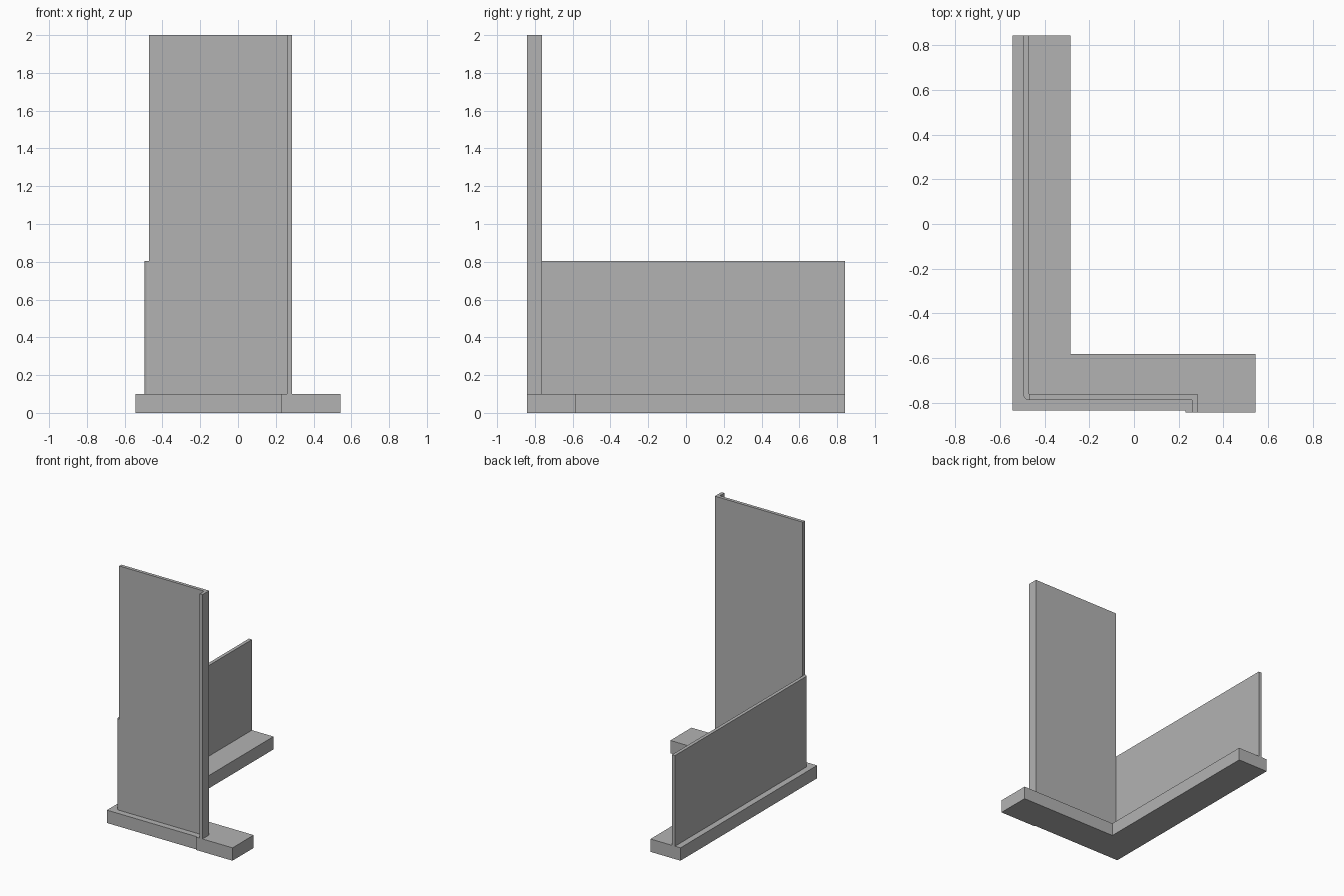
import bpy, bmesh, math

cube = bpy.data.objects.get("Cube")
if cube:
    bpy.data.objects.remove(cube, do_unlink=True)

grey = bpy.data.materials.new("concrete_grey")
grey.use_nodes = True
GREY = (0.45, 0.45, 0.45, 1)
grey.diffuse_color = GREY
grey.node_tree.nodes["Principled BSDF"].inputs["Base Color"].default_value = GREY


def prism(name, outline, bottom, top):
    """Extrude a counter-clockwise plan outline from bottom to top."""
    bm = bmesh.new()
    face = bm.faces.new([bm.verts.new((x, y, bottom)) for x, y in outline])
    ext = bmesh.ops.extrude_face_region(bm, geom=[face])
    for v in ext["geom"]:
        if isinstance(v, bmesh.types.BMVert):
            v.co.z = top
    bmesh.ops.recalc_face_normals(bm, faces=bm.faces)
    mesh = bpy.data.meshes.new(name)
    bm.to_mesh(mesh)
    bm.free()
    mesh.materials.append(grey)
    obj = bpy.data.objects.new(name, mesh)
    bpy.context.collection.objects.link(obj)
    return obj


# Shared plan dimensions
X, Y = 0.543, 0.843            # half extents
FOOT = 0.1                     # footing height
OUT_X, IN_X = -0.496, -0.47    # side wall faces
OUT_Y, IN_Y = -0.788, -0.762   # front wall faces
END_IN, END_OUT = 0.26, 0.285  # return at the free end

# L-shaped footing, slightly deeper in front under the free end
prism("footing", [(-X, -0.835), (0.23, -0.835), (0.23, -Y), (X, -Y),
                  (X, -0.583), (-0.285, -0.583), (-0.285, Y), (-X, Y)], 0, FOOT)

# Low side wall with a rounded outer corner
r = IN_X - OUT_X
corner = [(IN_X - r * math.cos(a), OUT_Y + r - r * math.sin(a))
          for a in (math.pi / 2 * i / 8 for i in range(9))]
low_wall = prism("low_side_wall", [(OUT_X, Y)] + corner + [(IN_X, Y)], FOOT, 0.805)

# Tall front wall with a short return towards the front
prism("tall_front_wall", [(IN_X, OUT_Y), (END_IN, OUT_Y), (END_IN, -Y),
                          (END_OUT, -Y), (END_OUT, IN_Y), (IN_X, IN_Y)], FOOT, 2.0)

# Smooth only the rounded corner
bpy.ops.object.select_all(action="DESELECT")
low_wall.select_set(True)
bpy.context.view_layer.objects.active = low_wall
bpy.ops.object.shade_smooth_by_angle(angle=math.radians(30))
